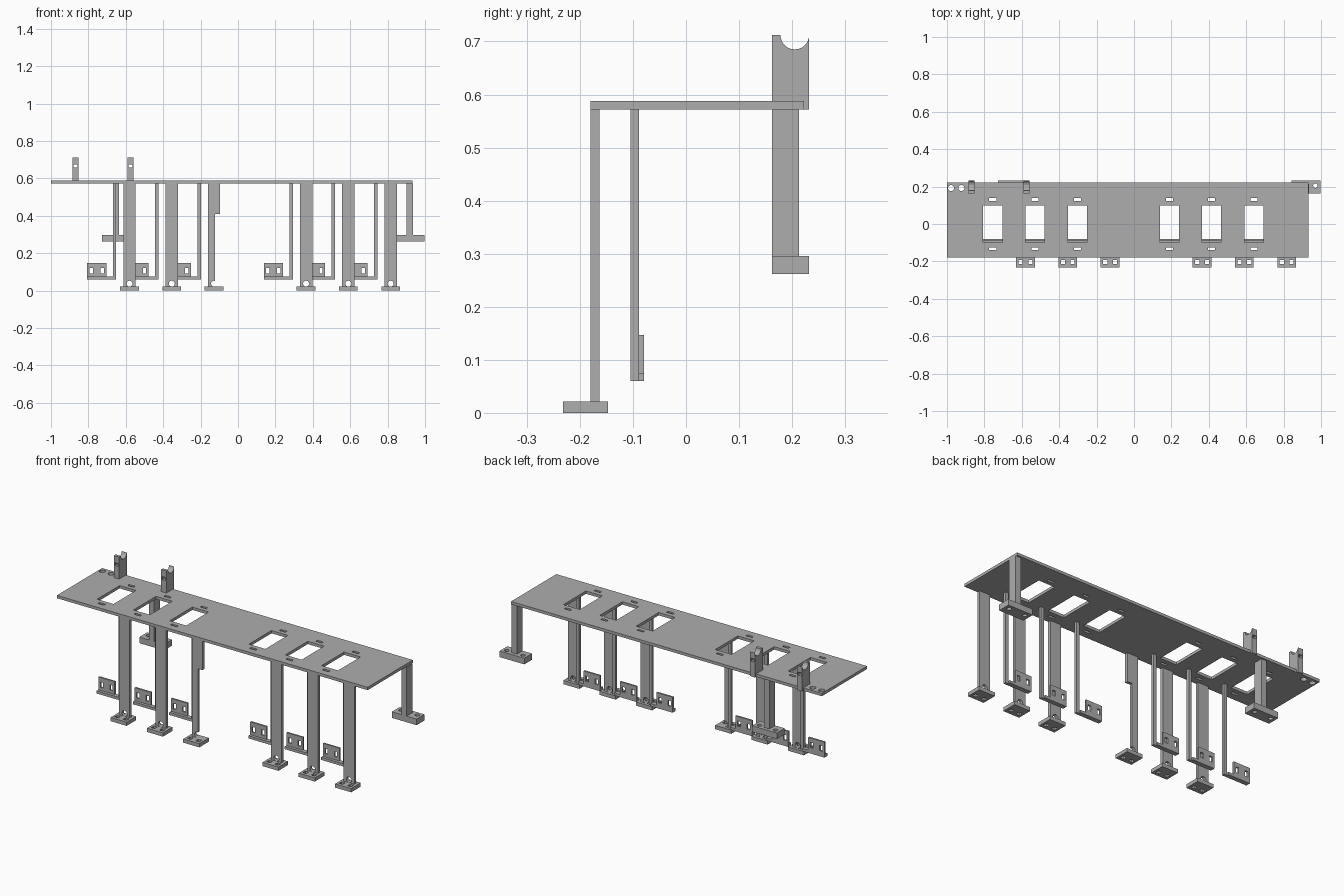
import bpy, bmesh, math
from mathutils import Matrix, Vector

cube = bpy.data.objects.get("Cube")
if cube:
    bpy.data.objects.remove(cube, do_unlink=True)

grey = bpy.data.materials.new("plain grey")
grey.use_nodes = True
GREY = (0.42, 0.42, 0.42, 1)
grey.diffuse_color = GREY
grey.node_tree.nodes["Principled BSDF"].inputs["Base Color"].default_value = GREY


def finish(name, bm):
    bmesh.ops.recalc_face_normals(bm, faces=bm.faces)
    mesh = bpy.data.meshes.new(name)
    bm.to_mesh(mesh)
    bm.free()
    mesh.materials.append(grey)
    obj = bpy.data.objects.new(name, mesh)
    bpy.context.collection.objects.link(obj)
    return obj


def add_box(bm, x, y, z):
    """Box from (low, high) pairs."""
    lo, hi = Vector((x[0], y[0], z[0])), Vector((x[1], y[1], z[1]))
    m = Matrix.Translation((lo + hi) / 2) @ Matrix.Diagonal((*(hi - lo), 1))
    bmesh.ops.create_cube(bm, size=1, matrix=m)


def add_rod(bm, centre, radius, axis="Z", depth=0.2):
    rot = Matrix.Rotation(math.pi / 2, 4, "X") if axis == "Y" else Matrix()
    bmesh.ops.create_cone(bm, cap_ends=True, segments=24, radius1=radius, radius2=radius,
                          depth=depth, matrix=Matrix.Translation(centre) @ rot)


def prism(name, points, axis, low, high):
    """Extrude a profile: (x, z) points along Y, or (y, z) points along X."""
    bm = bmesh.new()
    place = (lambda a, b: (a, low, b)) if axis == "Y" else (lambda a, b: (low, a, b))
    face = bm.faces.new([bm.verts.new(place(a, b)) for a, b in points])
    out = bmesh.ops.extrude_face_region(bm, geom=[face])
    shift = (0, high - low, 0) if axis == "Y" else (high - low, 0, 0)
    bmesh.ops.translate(bm, vec=shift,
                        verts=[v for v in out["geom"] if isinstance(v, bmesh.types.BMVert)])
    return finish(name, bm)


def box(name, x, y, z):
    bm = bmesh.new()
    add_box(bm, x, y, z)
    return finish(name, bm)


def cut(obj, bm):
    """Subtract the cutter mesh and discard it."""
    cutter = finish("cutter", bm)
    cutter.hide_render = True
    mod = obj.modifiers.new("holes", "BOOLEAN")
    mod.operation, mod.solver, mod.object = "DIFFERENCE", "EXACT", cutter
    bpy.context.view_layer.objects.active = obj
    bpy.ops.object.modifier_apply(modifier=mod.name)
    bpy.data.objects.remove(cutter, do_unlink=True)


BOTTOM, TOP = 0.572, 0.588
PITCH = 0.226
bays = [start + i * PITCH for start in (-0.806, 0.138) for i in range(3)]

# Deck with windows, slots and two round holes
deck = box("deck", (-1, 0.932), (-0.18, 0.222), (BOTTOM, TOP))
holes = bmesh.new()
for x in bays:
    add_box(holes, (x, x + 0.102), (-0.1, 0.1), (0.5, 0.7))
    for y in (-0.133, 0.131):
        add_box(holes, (x + 0.032, x + 0.07), (y - 0.007, y + 0.007), (0.5, 0.7))
for x in (-0.978, -0.923):
    add_rod(holes, (x, 0.192, TOP), 0.016)
cut(deck, holes)

for i, x in enumerate(bays):
    # Hanging bracket: thin arm, ledge and drilled tab
    box(f"hanger_arm_{i}", (x + 0.137, x + 0.155), (-0.105, -0.089), (0.06, BOTTOM))
    box(f"hanger_ledge_{i}", (x, x + 0.137), (-0.105, -0.079), (0.06, 0.075))
    tab = box(f"hanger_tab_{i}", (x, x + 0.102), (-0.089, -0.079), (0.075, 0.147))
    holes = bmesh.new()
    for a in (0.012, 0.071):
        add_box(holes, (x + a, x + a + 0.018), (-0.2, 0), (0.092, 0.122))
    cut(tab, holes)

    # Front leg; the third one is narrowed low down
    c = x + 0.226
    l, r = c - 0.033, c + 0.033
    outline = [(l, 0.02), (r, 0.02), (r, BOTTOM), (l, BOTTOM)]
    if i == 2:
        n = c + 0.004
        outline = [(l, 0.02), (n, 0.02), (n, 0.41), (r, 0.41), (r, BOTTOM), (l, BOTTOM)]
    leg = prism(f"front_leg_{i}", outline, "Y", -0.18, -0.163)
    holes = bmesh.new()
    add_rod(holes, (c, -0.17, 0.037), 0.016, "Y")
    cut(leg, holes)

    # Front foot with screw holes
    foot = box(f"front_foot_{i}", (c - 0.05, c + 0.05), (-0.232, -0.147), (0, 0.021))
    holes = bmesh.new()
    for s in (-1, 1):
        h = c + s * 0.026
        add_box(holes, (h - 0.011, h + 0.011), (-0.214, -0.192), (-0.1, 0.1))
    cut(foot, holes)

# Rear supports with drilled feet
for side, c in (("left", 0.92), ("right", -0.65)):
    box(f"rear_leg_{side}", (c - 0.018, c + 0.015), (0.162, 0.213), (0.295, BOTTOM))
    foot = box(f"rear_foot_{side}", (c - 0.077, c + 0.077), (0.162, 0.232), (0.262, 0.296))
    holes = bmesh.new()
    for s in (-1, 1):
        add_rod(holes, (c + s * 0.05, 0.205, 0.28), 0.012)
    cut(foot, holes)

# Upright cradles with a rounded notch on top
for i, x in enumerate((-0.869, -0.575)):
    arc = [(0.205 + 0.027 * math.cos(t), 0.712 - 0.027 * math.sin(t))
           for t in (math.pi * k / 12 for k in range(1, 13))]
    outline = [(0.162, BOTTOM), (0.232, BOTTOM), (0.232, 0.71)] + arc + [(0.162, 0.712)]
    cradle = prism(f"cradle_{i}", outline, "X", x - 0.016, x + 0.016)
    holes = bmesh.new()
    add_box(holes, (x - 0.01, x + 0.01), (0, 0.4), (0.657, 0.674))
    cut(cradle, holes)
